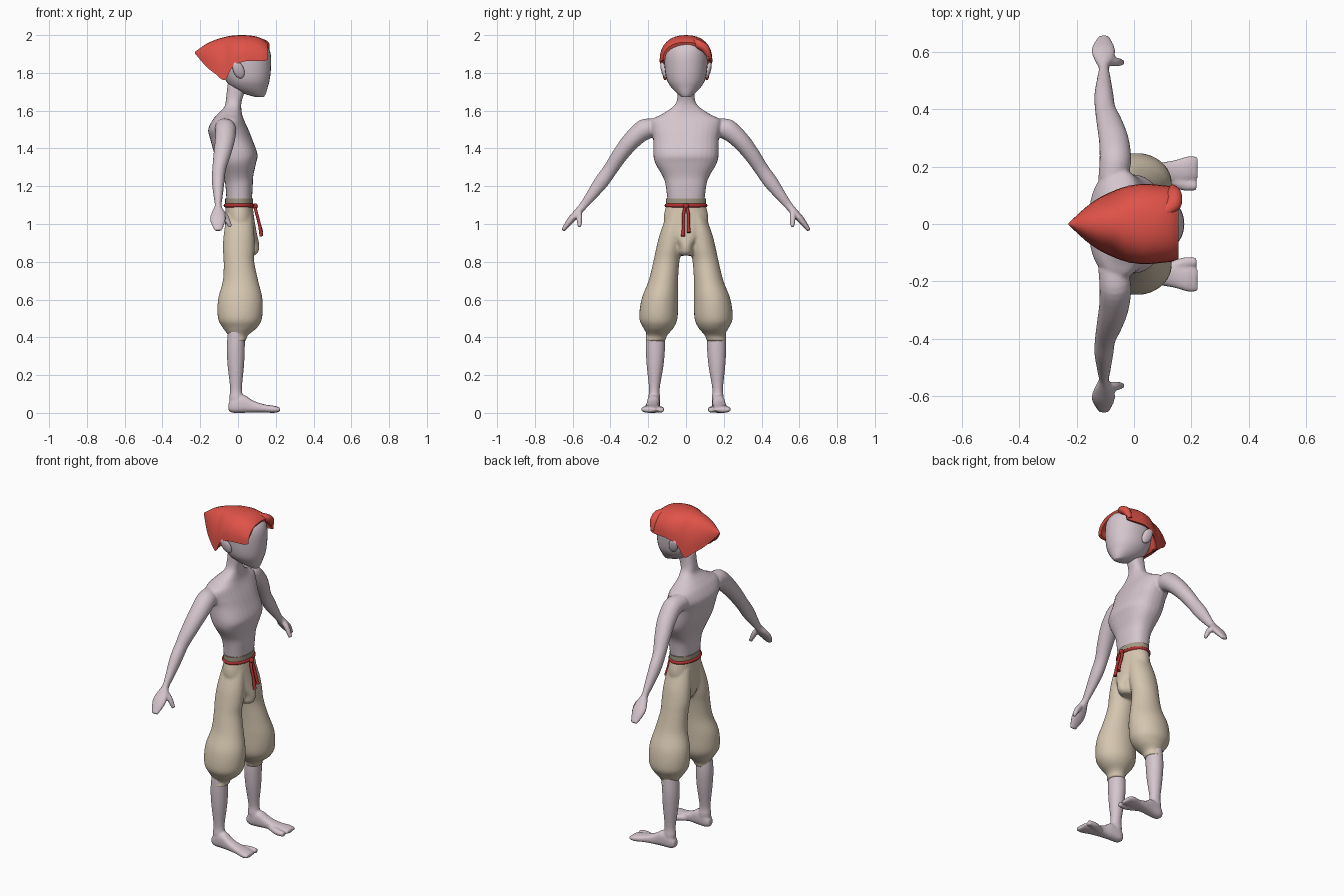
import bpy, bmesh, math
from mathutils import Vector, Matrix

if "Cube" in bpy.data.objects:
    bpy.data.objects.remove(bpy.data.objects["Cube"])


def material(name, rgb):
    m = bpy.data.materials.new(name)
    m.diffuse_color = (*rgb, 1)
    m.use_nodes = True
    m.node_tree.nodes["Principled BSDF"].inputs["Base Color"].default_value = m.diffuse_color
    return m


SKIN = material("pale skin", (0.66, 0.56, 0.61))
HAIR = material("red hair", (0.74, 0.085, 0.065))
CLOTH = material("beige cloth", (0.66, 0.56, 0.43))
BAND = material("dark beige", (0.36, 0.31, 0.23))
CORD = material("dark red cord", (0.45, 0.03, 0.03))
N = 32
ANG = [2 * math.pi * i / N for i in range(N)]


def spow(v, p):
    return math.copysign(abs(v) ** (2 / p), v)


def zring(z, x0, x1, y0, y1, p=2):
    """Horizontal oval between x0..x1 and y0..y1."""
    return [Vector(((x0 + x1) / 2 + (x1 - x0) / 2 * spow(math.cos(a), p),
                    (y0 + y1) / 2 + (y1 - y0) / 2 * spow(math.sin(a), p), z)) for a in ANG]


def xring(x, y0, y1, z0, z1):
    """Upright oval across x."""
    return [Vector((x, (y0 + y1) / 2 + (y1 - y0) / 2 * math.cos(a),
                    (z0 + z1) / 2 + (z1 - z0) / 2 * spow(math.sin(a), 3))) for a in ANG]


def limb(sections):
    """Rings across a path of (x, y, z, radius along x, other radius)."""
    pts = [Vector(s[:3]) for s in sections]
    out = []
    for i, s in enumerate(sections):
        d = pts[min(i + 1, len(pts) - 1)] - pts[max(i - 1, 0)]
        u = Vector((1, 0, 0)) if abs(d.x) < 0.8 * d.length else Vector((0, 1, 0))
        v = d.cross(u).normalized()
        u = v.cross(d).normalized()
        out.append([pts[i] + u * s[3] * math.cos(a) + v * s[4] * math.sin(a) for a in ANG])
    return out


def loft(bm, rings, side=1, steps=4):
    """Skin rings smoothly (Catmull-Rom) and cap both ends."""
    rows, n = [], len(rings)
    for i in range(n - 1):
        q = [rings[max(i - 1, 0)], rings[i], rings[i + 1], rings[min(i + 2, n - 1)]]
        for k in range(steps + (i == n - 2)):
            t = k / steps
            w = (-t + 2 * t * t - t ** 3, 2 - 5 * t * t + 3 * t ** 3,
                 t + 4 * t * t - 3 * t ** 3, t ** 3 - t * t)
            rows.append([sum((w[j] * q[j][m] for j in range(4)), Vector()) / 2
                         for m in range(len(rings[0]))])
    vs = [[bm.verts.new((p.x, p.y * side, p.z)) for p in r] for r in rows]
    faces = [bm.faces.new((a[m - 1], a[m], b[m], b[m - 1]))
             for a, b in zip(vs, vs[1:]) for m in range(len(a))]
    faces += [bm.faces.new(vs[0]), bm.faces.new(vs[-1])]
    bmesh.ops.recalc_face_normals(bm, faces=faces)


def finish(bm, name, mat, voxel=0, angle=60):
    me = bpy.data.meshes.new(name)
    bm.to_mesh(me)
    bm.free()
    me.materials.append(mat)
    ob = bpy.data.objects.new(name, me)
    bpy.context.collection.objects.link(ob)
    bpy.ops.object.select_all(action='DESELECT')
    ob.select_set(True)
    bpy.context.view_layer.objects.active = ob
    if voxel:
        r = ob.modifiers.new("merge", 'REMESH')
        r.mode, r.voxel_size, r.use_smooth_shade = 'VOXEL', voxel, True
        s = ob.modifiers.new("soften", 'SMOOTH')
        s.factor, s.iterations = 0.5, 4
    else:
        bpy.ops.object.shade_smooth_by_angle(angle=math.radians(angle))
    return ob


# Body: torso, neck, arms, hands, lower legs and feet merged into one skin
bm = bmesh.new()
torso = [(1.10, -.06, .072, .095), (1.2, -.066, .078, .107), (1.25, -.078, .08, .122),
         (1.32, -.105, .095, .162), (1.37, -.125, .103, .173), (1.45, -.147, .075, .174),
         (1.5, -.158, .055, .185), (1.55, -.135, .032, .185), (1.58, -.11, .022, .13),
         (1.62, -.072, .017, .07), (1.66, -.064, .022, .047), (1.74, -.055, .05, .045)]
loft(bm, [zring(z, a, b, -h, h, 2.4) for z, a, b, h in torso])
arm = [(-.075, .15, 1.51, .05, .05), (-.065, .22, 1.5, .055, .055), (-.07, .29, 1.44, .052, .048),
       (-.085, .35, 1.365, .045, .042), (-.1, .4, 1.29, .036, .038), (-.105, .45, 1.22, .033, .038),
       (-.105, .51, 1.14, .023, .027), (-.105, .545, 1.095, .018, .021),
       (-.105, .575, 1.06, .034, .02), (-.107, .61, 1.02, .041, .019), (-.105, .652, .966, .02, .01)]
thumb = [(-.095, .565, 1.075, .012, .014), (-.065, .565, 1.035, .016, .016), (-.04, .563, .985, .01, .01)]
calf = [(.45, -.05, .035, .115, .21), (.35, -.06, .036, .111, .213), (.25, -.055, .032, .119, .208),
        (.13, -.042, .021, .139, .196), (.08, -.046, .03, .137, .2), (.03, -.04, .04, .14, .2)]
foot = [(-.05, .15, .187, .012, .05), (-.025, .139, .2, 0, .08), (.03, .139, .206, 0, .095),
        (.08, .145, .212, .002, .065), (.14, .145, .222, .002, .045), (.19, .15, .236, 0, .038),
        (.222, .158, .234, .006, .028)]
toe = [(.1, .165, .022, .018, .018), (.17, .138, .018, .021, .018), (.218, .132, .017, .016, .013)]
for side in (-1, 1):
    loft(bm, limb(arm), side)
    loft(bm, limb(thumb), side)
    loft(bm, [zring(*s) for s in calf], side)
    loft(bm, [xring(*s) for s in foot], side)
    loft(bm, limb(toe), side)
finish(bm, "body", SKIN, 0.006)

# Head with pointed chin
bm = bmesh.new()
head = [(1.672, .095, .137, .022), (1.69, .03, .147, .045), (1.72, -.03, .156, .075),
        (1.76, -.065, .167, .1), (1.82, -.09, .174, .112), (1.9, -.1, .173, .115),
        (1.95, -.075, .15, .1), (1.98, -.03, .1, .05)]
loft(bm, [zring(z, a, b, -h, h, 2.1) for z, a, b, h in head])
finish(bm, "head", SKIN)

# Ears
bm = bmesh.new()
for side in (-1, 1):
    bmesh.ops.create_uvsphere(bm, u_segments=20, v_segments=12, radius=1, matrix=(
        Matrix.Translation((.003, .118 * side, 1.815)) @ Matrix.Rotation(math.radians(-22), 4, 'Y')
        @ Matrix.Rotation(math.radians(-14 * side), 4, 'X') @ Matrix.Diagonal((.029, .014, .048, 1))))
finish(bm, "ears", SKIN)


# Hair: arched cap swept back to a point; k is how far it is hollowed from below
def arch(x, top, bottom, half, k):
    h, n = top - bottom, 16
    t = [math.pi * i / n for i in range(n + 1)]
    outer = [Vector((x, half * spow(math.cos(a), 2.3), bottom + h * spow(math.sin(a), 2.3))) for a in t]
    inner = [Vector((x - .012 * k, half * .9 * spow(math.cos(a), 2.3),
                     bottom + .002 + h * k * spow(math.sin(a), 2.3))) for a in reversed(t)]
    return outer + inner


bm = bmesh.new()
hair = [(-.227, 1.912, 1.902, .004, .1), (-.17, 1.952, 1.835, .057, .05), (-.12, 1.975, 1.795, .092, .05),
        (-.07, 1.99, 1.762, .116, .05), (-.03, 1.997, 1.83, .13, .5), (.03, 2.0, 1.86, .14, .8),
        (.09, 1.994, 1.862, .136, .8), (.13, 1.98, 1.862, .131, .8), (.155, 1.962, 1.868, .122, .8)]
loft(bm, [arch(*s) for s in hair])
finish(bm, "hair", HAIR, angle=50)

# Fringe lock on one side
bm = bmesh.new()
loft(bm, limb([(.1, .04, 1.97, .02, .015), (.135, .07, 1.95, .03, .024),
               (.14, .105, 1.925, .026, .022), (.135, .128, 1.875, .012, .01)]))
finish(bm, "fringe_lock", HAIR)

# Baggy trousers: hips and two legs merged
bm = bmesh.new()
hips = [(1.115, -.065, .076, .1), (1.03, -.067, .086, .119), (.95, -.07, .1, .1),
        (.89, -.06, .113, .05), (.85, -.03, .107, .042), (.832, .0, .085, .028)]
loft(bm, [zring(z, a, b, -h, h) for z, a, b, h in hips])
leg = [(1.05, -.06, .075, .005, .1), (.95, -.075, .086, .01, .138), (.87, -.08, .088, .022, .158),
       (.8, -.076, .086, .035, .173), (.7, -.08, .107, .042, .198), (.6, -.106, .13, .042, .236),
       (.5, -.106, .127, .045, .247), (.45, -.08, .1, .066, .226), (.41, -.052, .052, .1, .205),
       (.38, -.052, .042, .108, .217)]
for side in (-1, 1):
    loft(bm, [zring(*s) for s in leg], side)
finish(bm, "trousers", CLOTH, 0.007)

# Waistband
bm = bmesh.new()
loft(bm, [zring(z, -.068, .08, -.106, .106) for z in (1.1, 1.118, 1.135)])
finish(bm, "waistband", BAND, angle=40)

# Cord belt with knot and hanging ends
bm = bmesh.new()
belt = [zring(z, -.07 - g, .081 + g, -.107 - g, .107 + g)
        for z, g in ((1.087, -.004), (1.092, .004), (1.098, .006), (1.104, .004), (1.109, -.004))]
loft(bm, belt)
bmesh.ops.create_uvsphere(bm, u_segments=16, v_segments=10, radius=.015,
                          matrix=Matrix.Translation((.09, 0, 1.095)))
for side, end in ((-1, .935), (1, .955)):
    loft(bm, limb([(.088, .003, 1.095, .008, .008), (.1, .013, 1.05, .008, .008),
                   (.113, .012, 1.0, .008, .008), (.124, .016, end, .01, .01)]), side)
finish(bm, "cord_belt", CORD)
